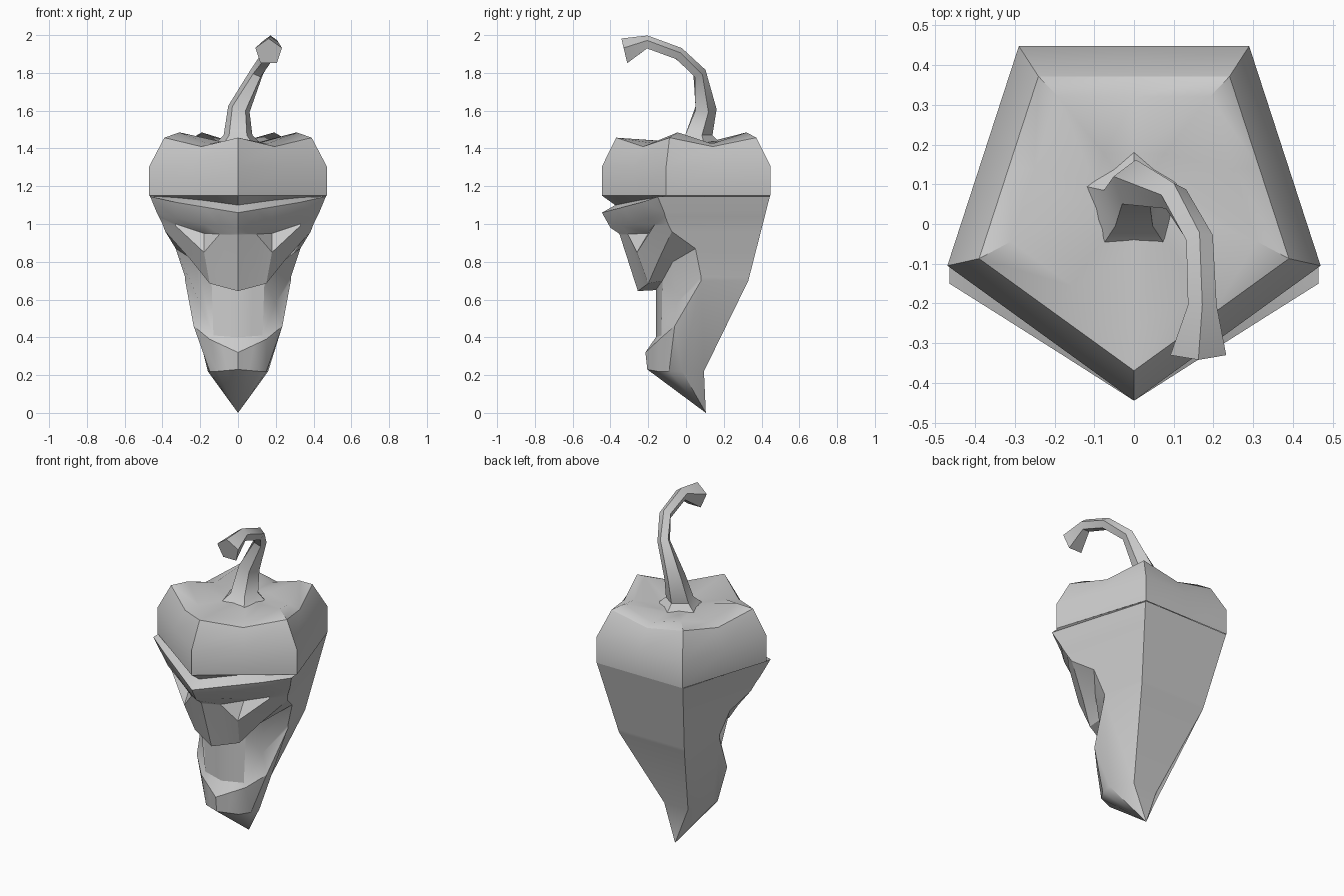
import bpy, bmesh, math
from mathutils import Vector as V

if "Cube" in bpy.data.objects:
    bpy.data.objects.remove(bpy.data.objects["Cube"])


def loft(name, rings, start=None, end=None, angle=35):
    """Skin closed rings of equal size, with optional fans to end points."""
    bm = bmesh.new()
    rows = [[bm.verts.new(p) for p in r] for r in rings]
    n = len(rows[0])
    for r, s in zip(rows, rows[1:]):
        for i in range(n):
            j = (i + 1) % n
            bm.faces.new((r[i], r[j], s[j], s[i]))
    for row, tip in ((rows[0], start), (rows[-1], end)):
        if tip is not None:
            t = bm.verts.new(tip)
            for i in range(n):
                bm.faces.new((row[i], row[(i + 1) % n], t))
    bmesh.ops.remove_doubles(bm, verts=bm.verts, dist=0.0005)
    bmesh.ops.recalc_face_normals(bm, faces=bm.faces)
    mesh = bpy.data.meshes.new(name)
    bm.to_mesh(mesh)
    bm.free()
    ob = bpy.data.objects.new(name, mesh)
    bpy.context.collection.objects.link(ob)
    bpy.ops.object.select_all(action='DESELECT')
    ob.select_set(True)
    bpy.context.view_layer.objects.active = ob
    bpy.ops.object.shade_smooth_by_angle(angle=math.radians(angle))
    return ob


def back_corner(z):
    """Back corner of the tapering five-sided body at height z."""
    keys = [(1.15, .29, .445), (.70, .22, .33), (.22, .08, .095)]
    a, b = keys[:2] if z > .70 else keys[1:]
    t = (a[0] - z) / (a[0] - b[0])
    return V((a[1] + (b[1] - a[1]) * t, a[2] + (b[2] - a[2]) * t, z))


# Face rows, each: centre line, inner eye, outer eye, side corner (right half)
brow = [
    [(0, -.375, 1.10), (.18, -.25, 1.125), (.33, -.16, 1.14), (.465, -.105, 1.148)],
    [(0, -.445, 1.06), (.18, -.33, 1.09), (.33, -.235, 1.115), (.465, -.15, 1.145)],
    [(0, -.40, .98), (.18, -.29, 1.0), (.33, -.205, 1.03), (.43, -.115, 1.06)],
]
eyes_and_lip = [
    [(0, -.355, .95), (.18, -.20, .95), (.33, -.165, 1.0), (.42, -.11, 1.04)],
    [(0, -.35, .94), (.18, -.26, .85), (.33, -.17, .99), (.40, -.095, 1.0)],
    [(0, -.255, .645), (.15, -.20, .685), (.25, -.145, .81), (.385, -.075, .96)],
]
mouth_and_jaw = [
    [(0, -.16, .65), (.14, -.125, .70), (.22, -.07, .80), (.33, .05, .87)],
    [(0, -.16, .40), (.13, -.13, .41), (.20, -.05, .58), (.28, .08, .72)],
    [(0, -.215, .32), (.15, -.14, .39), (.235, -.06, .46), (.28, .08, .70)],
    [(0, -.205, .23), (.11, -.15, .22), (.15, -.09, .22), (.16, -.02, .22)],
]
front, side = V((0, -.445, 1.15)), V((.47, -.105, 1.15))
rim = [front.lerp(side, x / .47) for x in (0, .18, .33, .47)]

# Body with brow, eye sockets, open mouth and jaw
rings = []
for k, row in enumerate([rim] + brow + eyes_and_lip + mouth_and_jaw):
    f, b, c, s = [V(p) for p in row]
    a = f.lerp(b, .55)
    if k in (4, 5):                      # bridge between the eye sockets
        a = V((.10, -.307, .947 if k == 4 else .943))
    half = [f, a, b, c, s, back_corner(s.z)]
    rings.append(half + [V((-p.x, p.y, p.z)) for p in half[:0:-1]])
loft("pepper_body", rings, end=(0, .105, 0), angle=30)

# Lobed cap: five corners with dipped midpoints
corners = [V(p) for p in ((0, -.445), (.47, -.105), (.29, .448), (-.29, .448), (-.47, -.105))]


def cap_ring(scale, z_corner, z_mid, shift=0, z_front=None):
    ring = []
    for i, p in enumerate(corners):
        q = (p + corners[(i + 1) % 5]) / 2
        z = z_front if i == 0 and z_front else z_corner
        ring.append((p.x * scale, p.y * scale + shift, z))
        ring.append((q.x * scale, q.y * scale + shift, z_mid))
    return ring


loft("pepper_cap", [
    cap_ring(1, 1.15, 1.15),
    cap_ring(1, 1.305, 1.305),
    cap_ring(.83, 1.457, 1.41),
    cap_ring(.66, 1.485, 1.425, .025, 1.45),
    cap_ring(.26, 1.435, 1.43, .06),
], end=(0, .06, 1.44), angle=32)

# Curled five-sided stem
path = [V(p) for p in ((0, .055, 1.425), (0, .06, 1.47), (.005, .10, 1.61), (.10, .07, 1.80),
                       (.165, -.04, 1.90), (.172, -.205, 1.96), (.162, -.325, 1.91))]
radii = [.13, .08, .062, .037, .036, .038, .074]
stem = []
for i, (p, r) in enumerate(zip(path, radii)):
    t = (path[min(i + 1, 6)] - path[max(i - 1, 0)]).normalized()
    if i < 2:
        t = V((0, 0, 1))
    elif i == 6:
        t = V((0, -.97, -.23)).normalized()
    u = V((1, 0, 0))
    u = (u - t * u.dot(t)).normalized()
    v = t.cross(u)
    stem.append([p + r * (u * math.cos(a) + v * math.sin(a))
                 for a in (math.radians(90 + 72 * k) for k in range(5))])
loft("stem", stem, end=sum(stem[-1], V((0, 0, 0))) / 5, angle=40)
